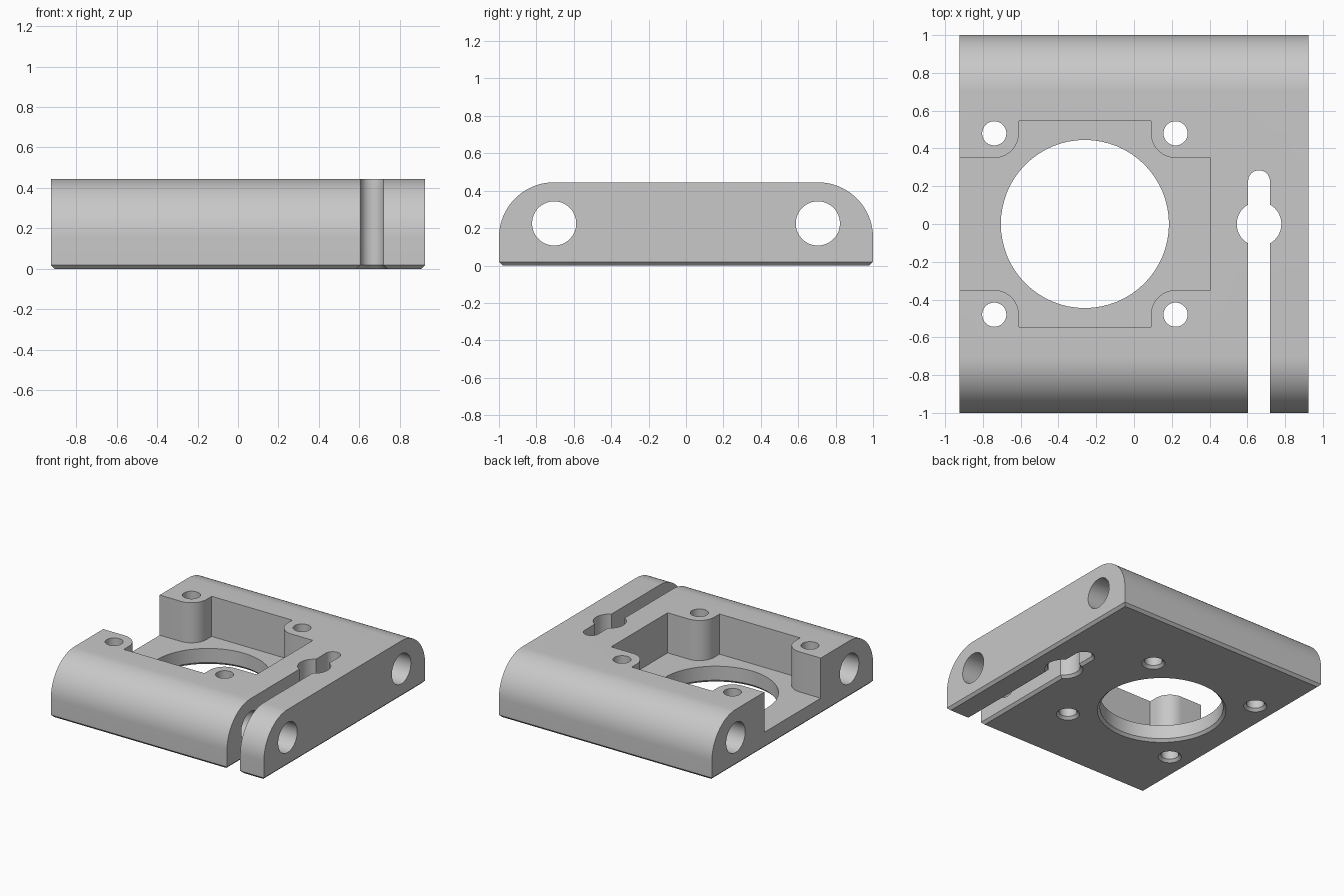
import bpy
import bmesh
from math import cos, sin, pi, radians

cube = bpy.data.objects.get("Cube")
if cube:
    bpy.data.objects.remove(cube, do_unlink=True)

HALF_X, HALF_Y, TOP = 0.925, 1.0, 0.445
FLOOR, CHAMFER = 0.13, 0.02
ROD_Y, ROD_Z, ROD_R = 0.705, 0.225, 0.118
BORE_X, BORE_R = -0.26, 0.445
BOLT, BOLT_R, POST_R = 0.48, 0.064, 0.13
SLOT_X, SLOT_R, SLOT_END = 0.662, 0.0575, 0.227

grey = bpy.data.materials.new("light grey")
grey.use_nodes = True
grey.diffuse_color = (0.58, 0.58, 0.58, 1)
grey.node_tree.nodes["Principled BSDF"].inputs["Base Color"].default_value = grey.diffuse_color


def arc(cx, cy, r, start, end, steps):
    angles = [radians(start + (end - start) * i / steps) for i in range(steps + 1)]
    return [(cx + r * cos(a), cy + r * sin(a)) for a in angles]


def loft(name, loops):
    """Closed solid through matching loops of 3D points."""
    bm = bmesh.new()
    rings = [[bm.verts.new(p) for p in loop] for loop in loops]
    n = len(rings[0])
    for low, high in zip(rings, rings[1:]):
        for i in range(n):
            j = (i + 1) % n
            bm.faces.new((low[i], low[j], high[j], high[i]))
    bm.faces.new(rings[0][::-1])
    bm.faces.new(rings[-1])
    bmesh.ops.recalc_face_normals(bm, faces=bm.faces)
    mesh = bpy.data.meshes.new(name)
    bm.to_mesh(mesh)
    bm.free()
    mesh.materials.append(grey)
    obj = bpy.data.objects.new(name, mesh)
    bpy.context.collection.objects.link(obj)
    return obj


def along_x(name, profile, half):
    return loft(name, [[(x, y, z) for y, z in profile] for x in (-half, half)])


def flared(name, outline):
    """Vertical cutter that widens below the chamfer height."""
    levels = ((-CHAMFER, 2 * CHAMFER), (CHAMFER, 0), (TOP + 0.1, 0))
    return loft(name, [[(x, y, z) for x, y in outline(grow)] for z, grow in levels])


def circle(cx, cy, r):
    return lambda grow: arc(cx, cy, r + grow, 0, 360, 64)[:-1]


# Body: rounded upper edges, chamfered bottom rim
round_r = HALF_Y - ROD_Y
profile = ([(-HALF_Y, 0), (HALF_Y, 0)]
           + arc(ROD_Y, TOP - round_r, round_r, 0, 90, 20)
           + arc(-ROD_Y, TOP - round_r, round_r, 90, 180, 20))
body = along_x("carriage_block", profile, HALF_X)
bm = bmesh.new()
bm.from_mesh(body.data)
rim = [e for e in bm.edges if all(abs(v.co.z) < 1e-5 for v in e.verts)]
bmesh.ops.bevel(bm, geom=rim, offset=CHAMFER, segments=1, affect='EDGES')
bm.to_mesh(body.data)
bm.free()

cutters = []

# Motor pocket, open at the right end, with rounded bolt posts
post_left, post_right = BORE_X - BOLT, BORE_X + BOLT
half_outline = ([(-HALF_X - 0.1, BOLT - POST_R)]
                + arc(post_left, BOLT, POST_R, -90, 0, 14)
                + [(post_left + POST_R, 0.545), (post_right - POST_R, 0.545)]
                + arc(post_right, BOLT, POST_R, 180, 270, 14)
                + [(0.405, BOLT - POST_R)])
outline = half_outline + [(x, -y) for x, y in reversed(half_outline)]
cutters.append(loft("pocket_cutter", [[(x, y, z) for x, y in outline]
                                      for z in (FLOOR, TOP + 0.1)]))

# Centre bore and bolt holes
cutters.append(flared("bore_cutter", circle(BORE_X, 0, BORE_R)))
for x in (post_left, post_right):
    for y in (-BOLT, BOLT):
        cutters.append(flared("bolt_cutter", circle(x, y, BOLT_R)))

# Keyhole slot, open at the front
cutters.append(flared("slot_cutter", lambda grow: (
    [(SLOT_X - SLOT_R - grow, -1.2), (SLOT_X + SLOT_R + grow, -1.2)]
    + arc(SLOT_X, SLOT_END, SLOT_R + grow, 0, 180, 24))))
cutters.append(flared("keyhole_cutter", circle(SLOT_X, 0, ROD_R)))

# Rod bores through the full width
for y in (-ROD_Y, ROD_Y):
    cutters.append(along_x("rod_cutter", circle(y, ROD_Z, ROD_R)(0), HALF_X + 0.1))

for cutter in cutters:
    cutter.hide_render = True
    mod = body.modifiers.new(cutter.name, 'BOOLEAN')
    mod.operation = 'DIFFERENCE'
    mod.solver = 'EXACT'
    mod.object = cutter

# Bake the cuts, then drop the cutters
graph = bpy.context.evaluated_depsgraph_get()
finished = bpy.data.meshes.new_from_object(body.evaluated_get(graph))
body.modifiers.clear()
body.data = finished
finished.name = "carriage_block"
for cutter in cutters:
    bpy.data.objects.remove(cutter, do_unlink=True)
finished.materials.clear()
finished.materials.append(grey)
for face in finished.polygons:
    face.material_index = 0

bpy.ops.object.select_all(action='DESELECT')
body.select_set(True)
bpy.context.view_layer.objects.active = body
bpy.ops.object.shade_smooth_by_angle(angle=radians(30))
